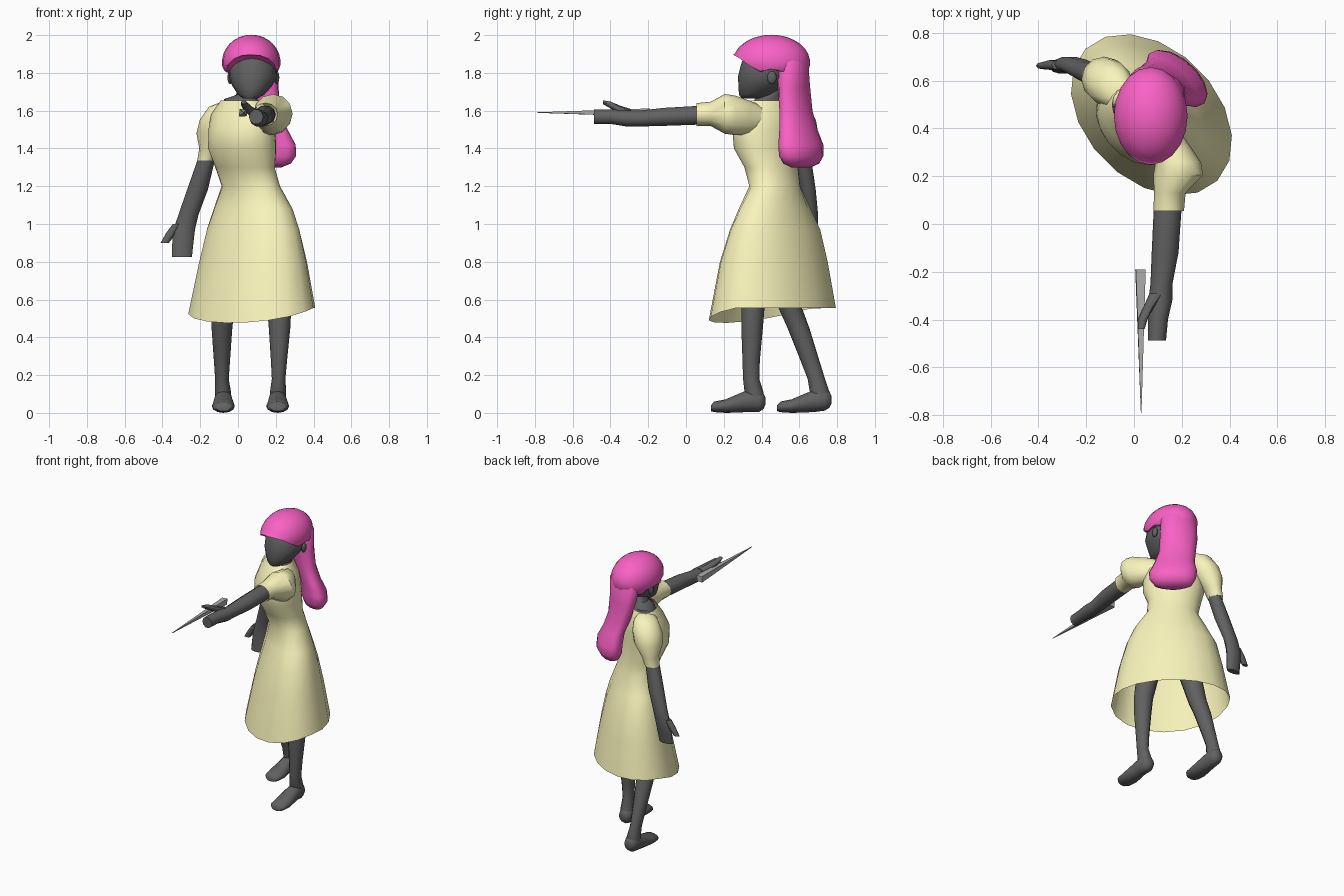
import bpy, bmesh
from math import sin, cos, pi, radians
from mathutils import Vector


def material(name, rgb):
    m = bpy.data.materials.new(name)
    m.diffuse_color = (*rgb, 1)
    return m


SKIN = material("dark_grey", (0.12, 0.12, 0.12))
CLOTH = material("pale_yellow", (0.95, 0.91, 0.5))
HAIR = material("pink", (0.95, 0.12, 0.56))
METAL = material("light_grey", (0.42, 0.42, 0.42))


def finish(name, bm, mat, angle=50):
    bmesh.ops.recalc_face_normals(bm, faces=bm.faces[:])
    me = bpy.data.meshes.new(name)
    bm.to_mesh(me)
    bm.free()
    me.materials.append(mat)
    ob = bpy.data.objects.new(name, me)
    bpy.context.collection.objects.link(ob)
    bpy.ops.object.select_all(action='DESELECT')
    ob.select_set(True)
    bpy.context.view_layer.objects.active = ob
    if angle:
        bpy.ops.object.shade_smooth_by_angle(angle=radians(angle))
    return ob


# Skin a row of ellipse sections (x, y, z, half width, half depth[, turn]);
# axis Z stacks horizontal rings, axis Y stacks rings standing across y
def loft(name, secs, mat, axis='Z', n=12, caps=(True, True), angle=50):
    bm = bmesh.new()
    rings = []
    for s in secs:
        x, y, z, a, b = s[:5]
        t = radians(s[5]) if len(s) > 5 else 0
        ring = []
        for i in range(n):
            p, q = a * cos(2 * pi * i / n), b * sin(2 * pi * i / n)
            p, q = p * cos(t) - q * sin(t), p * sin(t) + q * cos(t)
            off = (p, q, 0) if axis == 'Z' else (p, 0, q)
            ring.append(bm.verts.new(Vector((x, y, z)) + Vector(off)))
        rings.append(ring)
    for r, s in zip(rings, rings[1:]):
        for i in range(n):
            j = (i + 1) % n
            bm.faces.new((r[i], r[j], s[j], s[i]))
    if caps[0]:
        bm.faces.new(rings[0])
    if caps[1]:
        bm.faces.new(rings[-1])
    return finish(name, bm, mat, angle)


def ellipsoid(name, c, r, mat, seg=16, shape=None):
    bm = bmesh.new()
    bmesh.ops.create_uvsphere(bm, u_segments=seg, v_segments=seg * 3 // 4, radius=1)
    for v in bm.verts:
        v.co = Vector(c) + Vector((v.co.x * r[0], v.co.y * r[1], v.co.z * r[2]))
        if shape:
            shape(v.co)
    return finish(name, bm, mat)


# Dress, turned towards the front left, with an open hem dipping at the front
dress = loft("dress", [
    (.073, .457, .555, .39, .275, -45), (.08, .465, .80, .34, .222, -45),
    (.08, .472, .97, .295, .18, -43), (.08, .47, 1.08, .242, .148, -39),
    (.068, .47, 1.2, .168, .12, -33), (.037, .452, 1.3, .172, .127, -35),
    (.022, .427, 1.4, .20, .152, -40), (.02, .422, 1.5, .20, .15, -45),
    (.02, .44, 1.58, .20, .125, -48), (.015, .455, 1.655, .13, .085, -50)],
    CLOTH, n=18, caps=(False, False))
for v in dress.data.vertices[:18]:
    d = Vector((v.co.x - .07, v.co.y - .455)).dot(Vector((-.55, -.83)))
    v.co.z -= .08 * max(0, d / .28)

# Puffed sleeves
loft("left_sleeve", [
    (.145, .055, 1.58, .064, .06), (.15, .13, 1.583, .066, .064),
    (.185, .205, 1.583, .104, .105), (.185, .26, 1.575, .095, .105),
    (.15, .34, 1.562, .075, .09), (.11, .43, 1.55, .05, .06)],
    CLOTH, 'Y', caps=(False, True))
loft("right_sleeve", [
    (-.17, .625, 1.335, .046, .055), (-.15, .62, 1.40, .055, .065),
    (-.125, .605, 1.48, .095, .095), (-.105, .59, 1.55, .098, .098),
    (-.08, .57, 1.62, .075, .08), (-.05, .54, 1.65, .03, .04)],
    CLOTH, caps=(False, True))

# Shoulders and neck
loft("neck", [
    (.015, .455, 1.60, .13, .085, -50), (.015, .46, 1.662, .11, .07, -50),
    (.045, .455, 1.685, .055, .055), (.07, .45, 1.78, .05, .055)], SKIN)

# Head and ears
loft("head", [
    (.065, .345, 1.665, .04, .05), (.07, .365, 1.685, .07, .085),
    (.075, .40, 1.73, .105, .122), (.08, .415, 1.78, .128, .14),
    (.078, .43, 1.84, .128, .14), (.075, .44, 1.90, .108, .13),
    (.075, .445, 1.95, .06, .08)], SKIN, n=16)
for side, x in (("right", -.042), ("left", .205)):
    ellipsoid(side + "_ear", (x, .455, 1.775), (.014, .025, .035), SKIN, 8)


# Hair cap: the lower half is trimmed to a fringe line
def fringe(co):
    if co.y < .40:
        floor = 1.895 - .075 * max(0, (co.y - .27) / .13) - 1.2 * (co.x - .07) ** 2
    else:
        floor = 1.82 - .5 * min(.14, max(0, co.y - .48))
    co.z = max(co.z, floor)


ellipsoid("hair_cap", (.07, .452, 1.855), (.155, .205, .147), HAIR, 20, fringe)

# Long hair down the back
loft("long_hair", [
    (.085, .54, 1.93, .08, .06, -10), (.09, .56, 1.85, .125, .085, -15),
    (.10, .572, 1.72, .125, .072, -27), (.12, .582, 1.60, .12, .068, -36),
    (.155, .595, 1.50, .132, .066, -42), (.178, .608, 1.42, .156, .078, -42),
    (.183, .61, 1.36, .152, .08, -42), (.178, .61, 1.32, .125, .062, -42),
    (.175, .61, 1.30, .07, .03, -42)], HAIR, n=14)

# Outstretched left arm with hand and thumb
loft("left_arm", [
    (.15, .20, 1.578, .05, .05), (.14, .05, 1.575, .058, .052),
    (.13, -.12, 1.567, .056, .05), (.115, -.25, 1.558, .046, .044),
    (.11, -.32, 1.56, .05, .045), (.10, -.40, 1.568, .042, .04),
    (.096, -.487, 1.567, .038, .04)], SKIN, 'Y', n=10)
loft("left_thumb", [
    (.095, -.29, 1.58, .03, .028), (.06, -.35, 1.605, .022, .022),
    (.036, -.40, 1.63, .02, .018), (.03, -.44, 1.645, .014, .01)],
    SKIN, 'Y', n=8)

# Lowered right arm with hand and thumb
loft("right_arm", [
    (-.12, .605, 1.48, .045, .045), (-.168, .62, 1.34, .046, .046),
    (-.215, .645, 1.18, .055, .044), (-.262, .665, 1.05, .053, .036),
    (-.285, .667, .97, .057, .032), (-.292, .66, .90, .056, .027),
    (-.297, .65, .825, .053, .022)], SKIN, n=10)
loft("right_thumb", [
    (-.315, .665, 1.0, .03, .022), (-.355, .665, .95, .027, .02),
    (-.388, .662, .90, .022, .014)], SKIN, n=8)

# Tapered square wand
loft("wand", [(.027, -.19, 1.59, .031, .027, 45), (.03, -.79, 1.59, .002, .002, 45)],
     METAL, 'Y', n=4, angle=0)

# Legs
loft("left_leg", [
    (.21, .375, .05, .042, .04), (.212, .36, .11, .043, .05),
    (.215, .345, .18, .036, .043), (.217, .345, .28, .043, .046),
    (.22, .35, .45, .057, .057), (.218, .355, .56, .064, .061),
    (.18, .40, .90, .085, .085)], SKIN)
loft("right_leg", [
    (-.08, .715, .05, .042, .042), (-.08, .708, .11, .043, .052),
    (-.085, .69, .18, .036, .046), (-.085, .655, .28, .043, .05),
    (-.085, .595, .45, .055, .058), (-.08, .55, .56, .062, .062),
    (-.02, .49, .90, .085, .085)], SKIN)

# Feet, sections from toe to heel: distance, half width, height of centre, half height
for side, x, dy, lift in (("left", .21, 0, 0), ("right", -.078, .35, .008)):
    loft(side + "_foot", [(x, y + dy, z, w, h) for y, w, z, h in (
        (.132, .036, .025, .016), (.15, .055, .032, .028), (.21, .061, .036, .036),
        (.28, .054, .052, .05), (.34, .048, .066, .06), (.385, .047, .062 + lift, .058),
        (.41, .036, .062 + lift, .042), (.42, .015, .062 + lift, .02))], SKIN, 'Y')
